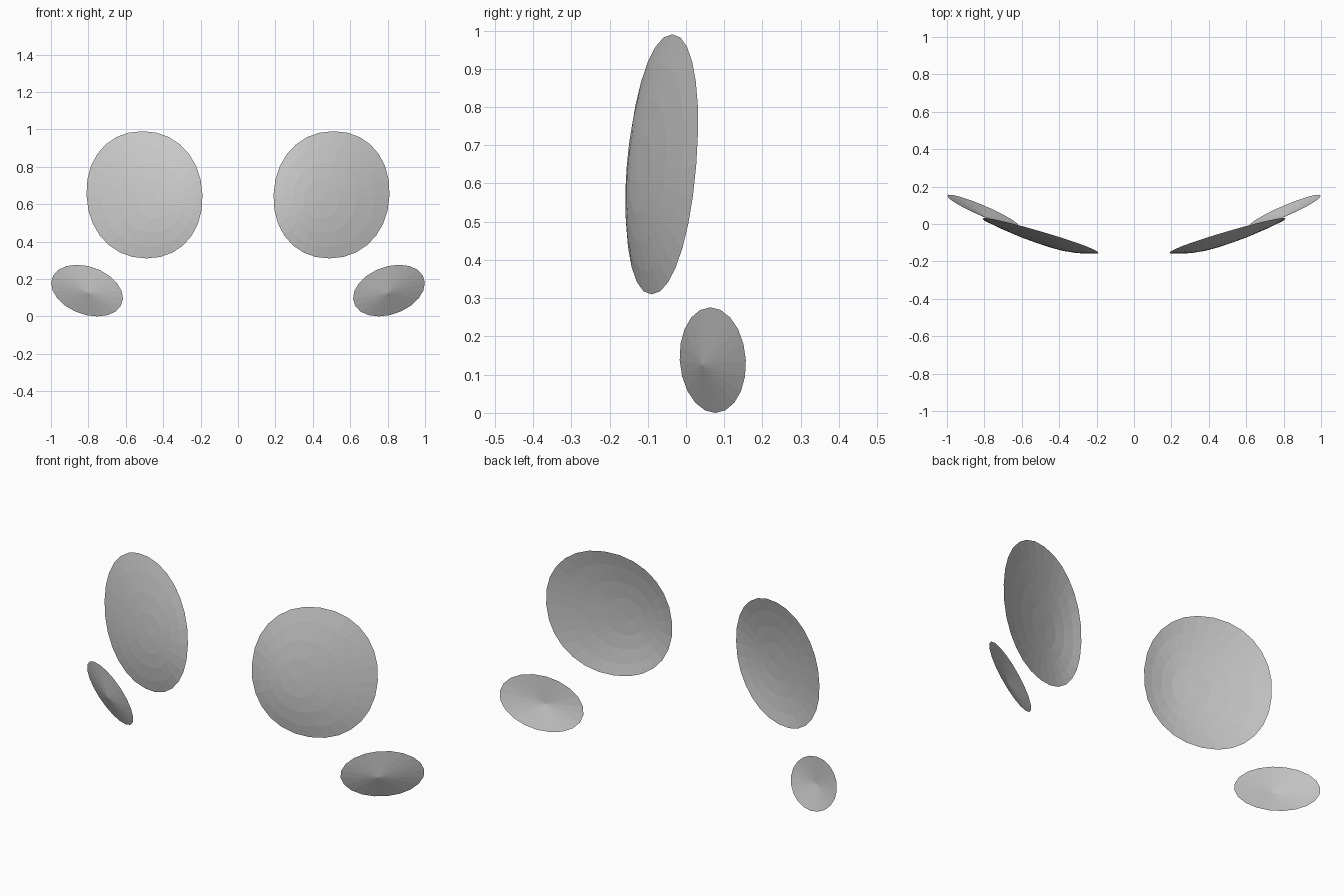
import bpy, bmesh, math

if "Cube" in bpy.data.objects:
    bpy.data.objects.remove(bpy.data.objects["Cube"])

def dome(name, centre, half_w, half_h, lean, slope_x, slope_z, pole, depth, rings, segs, power):
    """Open shallow dome: tilted oval rim rising to an off-centre pole, mirrored in x."""
    cx, cy, cz = centre
    px, pz = pole

    def point(t, a):
        # rounded-oval rim, blended toward the pole by t
        c, s = math.cos(a), math.sin(a)
        c = math.copysign(abs(c) ** (2 / power), c)
        s = math.copysign(abs(s) ** (2 / power), s)
        dx = px + t * (half_w * c + lean * s - px)
        dz = pz + t * (half_h * s - pz)
        dy = slope_x * dx + slope_z * dz - depth * (1 - t * t)
        return (cx + dx, cy + dy, cz + dz)

    bm = bmesh.new()
    tip = bm.verts.new(point(0, 0))
    loops = [[bm.verts.new(point(t, 2 * math.pi * i / segs)) for i in range(segs)]
             for t in rings]
    for i in range(segs):
        j = (i + 1) % segs
        bm.faces.new((tip, loops[0][i], loops[0][j]))
        for a, b in zip(loops, loops[1:]):
            bm.faces.new((a[i], b[i], b[j], a[j]))
    mesh = bpy.data.meshes.new(name)
    bm.to_mesh(mesh)
    bm.free()
    ob = bpy.data.objects.new(name, mesh)
    bpy.context.collection.objects.link(ob)
    mirror = ob.modifiers.new("mirror", 'MIRROR')
    mirror.use_mirror_merge = False
    return ob

# Large upper discs
dome("eyes", (0.5, -0.063, 0.65), 0.31, 0.34, 0.011, 0.29, 0.07,
     (-0.08, -0.035), 0.042, (0.3, 0.55, 0.8, 1.0), 28, 2.12)

# Small lower discs
dome("cheeks", (0.807, 0.07, 0.138), 0.184, 0.138, 0.055, 0.47, -0.235,
     (-0.005, -0.012), 0.028, (1.0,), 20, 2.0)
